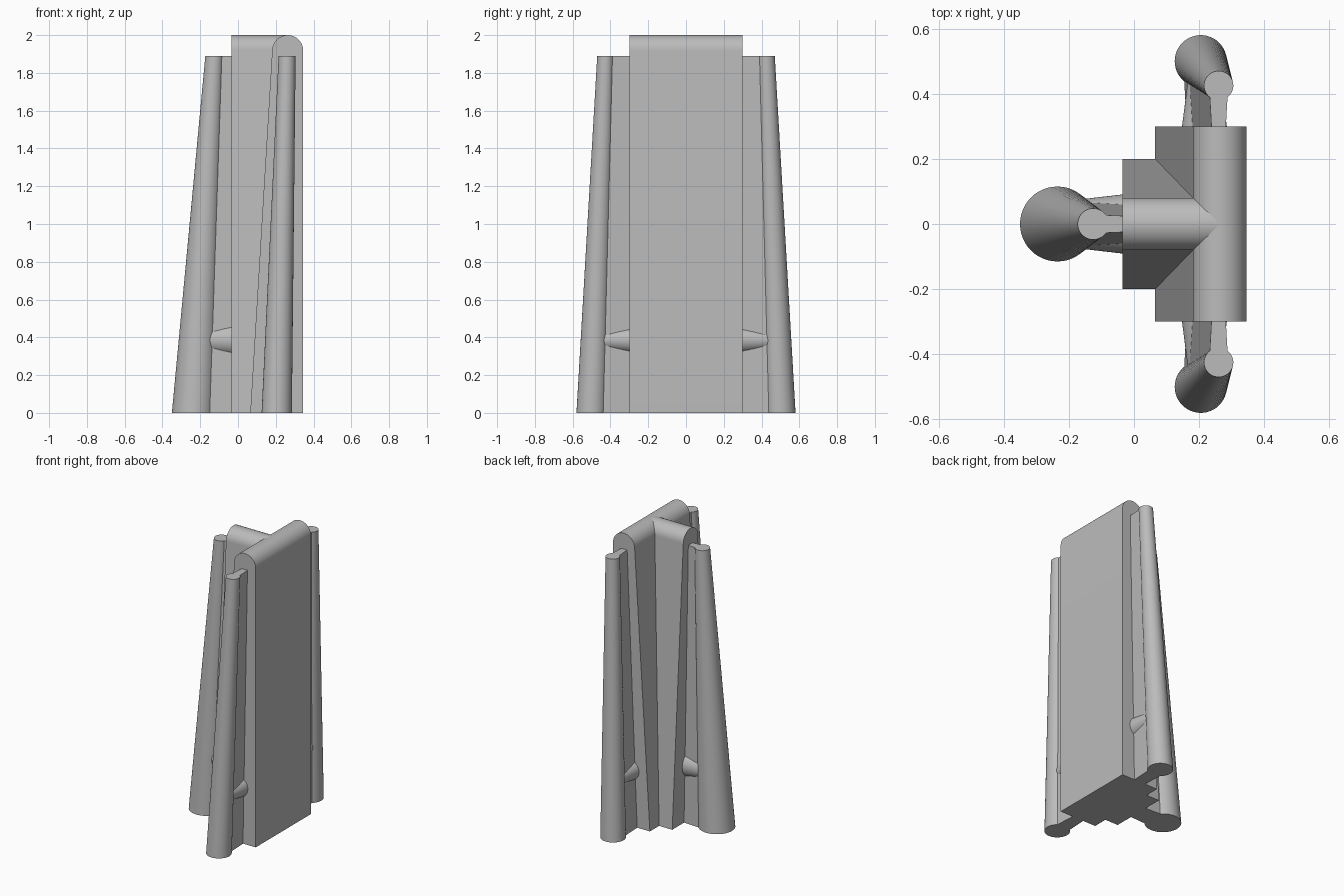
import bpy, bmesh
from math import sin, cos, pi, radians
from mathutils import Vector

cube = bpy.data.objects.get("Cube")
if cube:
    bpy.data.objects.remove(cube)

grey = bpy.data.materials.new("plain grey")
grey.use_nodes = True
colour = (0.5, 0.5, 0.5, 1)
grey.diffuse_color = colour
grey.node_tree.nodes["Principled BSDF"].inputs["Base Color"].default_value = colour


def loft(name, start, end):
    """Join two matching rings into a closed solid."""
    bm = bmesh.new()
    a = [bm.verts.new(p) for p in start]
    b = [bm.verts.new(p) for p in end]
    n = len(a)
    bm.faces.new(a)
    bm.faces.new(b)
    for i in range(n):
        j = (i + 1) % n
        bm.faces.new((a[i], a[j], b[j], b[i]))
    bmesh.ops.recalc_face_normals(bm, faces=bm.faces)
    mesh = bpy.data.meshes.new(name)
    bm.to_mesh(mesh)
    bm.free()
    mesh.materials.append(grey)
    obj = bpy.data.objects.new(name, mesh)
    bpy.context.collection.objects.link(obj)
    bpy.ops.object.select_all(action='DESELECT')
    obj.select_set(True)
    bpy.context.view_layer.objects.active = obj
    bpy.ops.object.shade_smooth_by_angle(angle=radians(30))


def ring(centre, radius, u, v, n=48):
    c, u, v = Vector(centre), Vector(u), Vector(v)
    return [c + radius * (u * cos(2 * pi * i / n) + v * sin(2 * pi * i / n)) for i in range(n)]


def wall_profile(low, high, centre, radius):
    """Wall section with a wide foot and a rounded crest reaching height 2."""
    arc = [(centre + radius * cos(pi * i / 24), 2 - radius + radius * sin(pi * i / 24))
           for i in range(25)]
    return [(low, 0), (high, 0)] + arc


# Crossing walls
main = wall_profile(0.065, 0.345, 0.263, 0.082)
loft("main_wall", [(x, -0.3, z) for x, z in main], [(x, 0.3, z) for x, z in main])
stem = wall_profile(-0.2, 0.2, 0, 0.08)
loft("stem_wall", [(-0.035, y, z) for y, z in stem], [(0.263, y, z) for y, z in stem])

TOP = 1.89
PEG_Z = 0.385
UP = Vector((0, 0, 1))


def buttress(name, out, foot, foot_r, head, head_r, face, webs, peg):
    """Leaning tapered column, tied to a wall end by a web and a peg.
    webs: half widths (wall foot, column foot, wall head, column head)."""
    out = Vector(out)
    side = out.cross(UP)
    foot, head = Vector(foot), Vector(head)
    x, y = Vector((1, 0, 0)), Vector((0, 1, 0))
    loft(name + "_column", ring(foot, foot_r, x, y), ring(head, head_r, x, y))

    def section(centre, wall_half, column_half):
        inner = centre + out * (face - 0.02 - centre.dot(out))
        outer = centre - out * 0.02
        return [inner - side * wall_half, inner + side * wall_half,
                outer + side * column_half, outer - side * column_half]

    loft(name + "_web", section(foot, webs[0], webs[1]), section(head, webs[2], webs[3]))

    axis = foot.lerp(head, PEG_Z / TOP)
    start = axis + out * (face - 0.01 - axis.dot(out))
    loft(name + "_peg", ring(start, peg[0], side, UP), ring(axis, peg[1], side, UP))


# Columns around the walls
for label, s in (("front", -1), ("back", 1)):
    buttress(label, (0, s, 0), (0.205, s * 0.5, 0), 0.08, (0.26, s * 0.425, TOP), 0.045,
             0.3, (0.042, 0.053, 0.021, 0.028), (0.07, 0.045))
buttress("right", (-1, 0, 0), (-0.235, 0, 0), 0.115, (-0.125, 0, TOP), 0.048,
         0.035, (0.07, 0.08, 0.024, 0.028), (0.092, 0.07))
